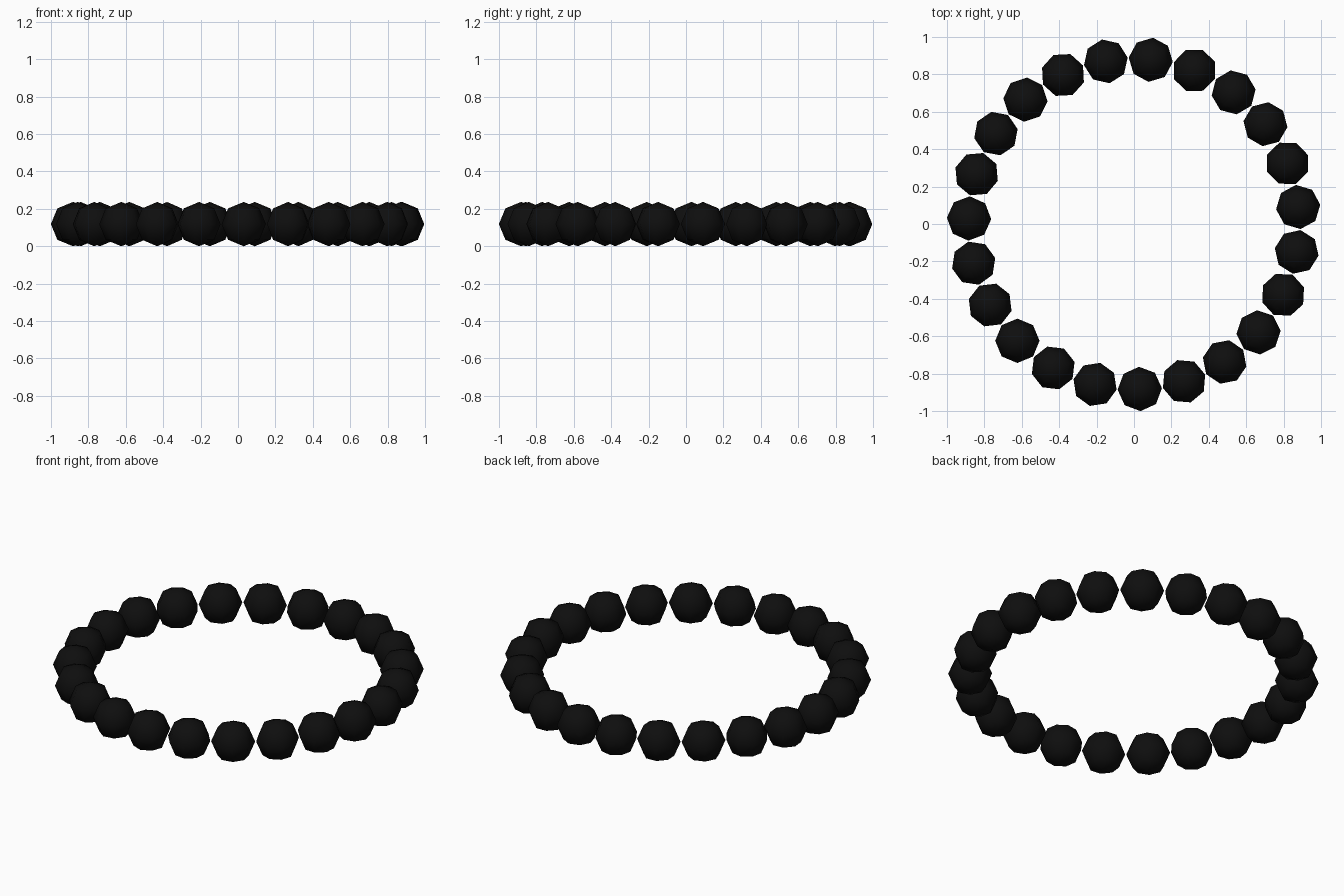
import bpy
from math import cos, sin, radians, tau

cube = bpy.data.objects.get("Cube")
if cube:
    bpy.data.objects.remove(cube, do_unlink=True)

BEADS = 23
BEAD_RADIUS = 0.1185
RING_RADIUS = 0.8825
START = radians(-88)

# Colour
black = bpy.data.materials.new("glossy_black")
black.use_nodes = True
colour = (0.0045, 0.0045, 0.0045, 1)
black.diffuse_color = colour
black.node_tree.nodes["Principled BSDF"].inputs["Base Color"].default_value = colour

# One low-poly bead, shared by the whole bracelet
bpy.ops.mesh.primitive_uv_sphere_add(segments=8, ring_count=4, radius=BEAD_RADIUS)
first = bpy.context.object
bpy.ops.object.shade_smooth()
first.data.name = "bead"
first.data.materials.append(black)

# Ring of beads, each with a corner facing outward
for i in range(BEADS):
    bead = first if i == 0 else first.copy()
    if i:
        bpy.context.collection.objects.link(bead)
    bead.name = f"bead_{i + 1}"
    angle = START + tau * i / BEADS
    bead.location = (RING_RADIUS * cos(angle), RING_RADIUS * sin(angle), BEAD_RADIUS)
    bead.rotation_euler.z = angle
